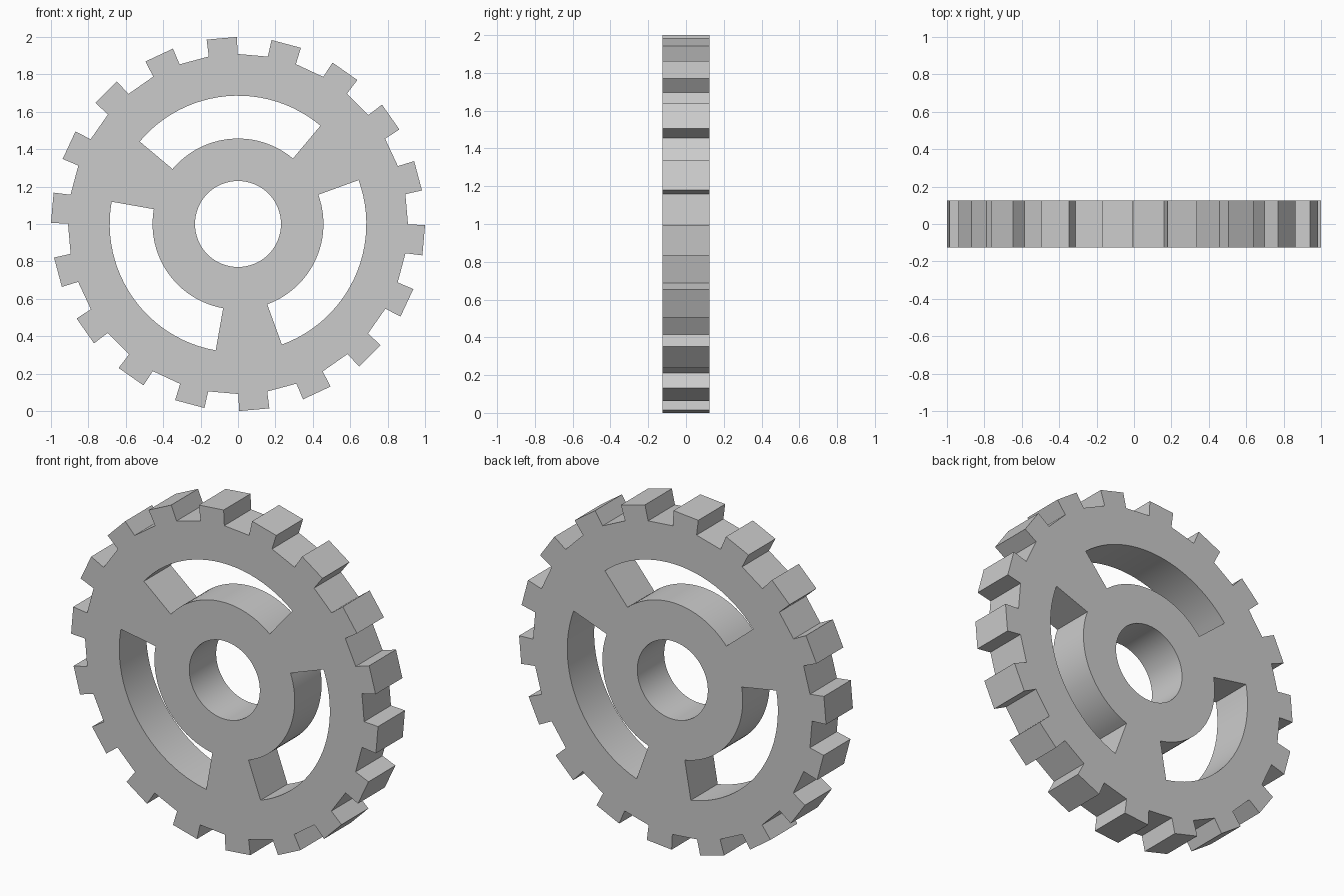
import bpy, bmesh
from math import radians, cos, sin, pi

if "Cube" in bpy.data.objects:
    bpy.data.objects.remove(bpy.data.objects["Cube"])

TEETH = 18
THICK = 0.25


def polar(r, deg):
    return (r * cos(radians(deg)), r * sin(radians(deg)))


def arc(r, a0, a1, n):
    return [polar(r, a0 + (a1 - a0) * i / n) for i in range(n + 1)]


# Toothed rim outline
outline = []
for k in range(TEETH):
    c = 15 + k * 360 / TEETH
    outline += [polar(0.909, c - 4.9), polar(1.0, c - 4.65),
                polar(1.0, c + 4.65), polar(0.909, c + 4.9)]

# Axle hole and three curved windows between the spokes
loops = [outline, arc(0.23, 0, 360, 64)[:-1]]
for k in range(3):
    a = 50 + 120 * k
    loops.append(arc(0.457, a, a + 90, 24) + arc(0.686, a + 90, a, 24))

# Filled profile extruded to the gear thickness
curve = bpy.data.curves.new("gear_profile", 'CURVE')
curve.dimensions = '2D'
curve.fill_mode = 'BOTH'
curve.extrude = THICK / 2
for pts in loops:
    s = curve.splines.new('POLY')
    s.points.add(len(pts) - 1)
    for p, (x, y) in zip(s.points, pts):
        p.co = (x, y, 0, 1)
    s.use_cyclic_u = True

gear = bpy.data.objects.new("gear_wheel", curve)
bpy.context.collection.objects.link(gear)
gear.rotation_euler = (pi / 2, 0, 0)
gear.location = (0, 0, 1)
bpy.context.view_layer.objects.active = gear
gear.select_set(True)
bpy.ops.object.convert(target='MESH')
gear = bpy.context.object
gear.name = "gear_wheel"

# Weld the caps to the walls and tidy the flat faces
bm = bmesh.new()
bm.from_mesh(gear.data)
bmesh.ops.remove_doubles(bm, verts=bm.verts, dist=1e-4)
bmesh.ops.recalc_face_normals(bm, faces=bm.faces)
bm.to_mesh(gear.data)
bm.free()
bpy.ops.object.transform_apply(location=True, rotation=True, scale=True)
bpy.ops.object.shade_smooth_by_angle(angle=radians(20))
